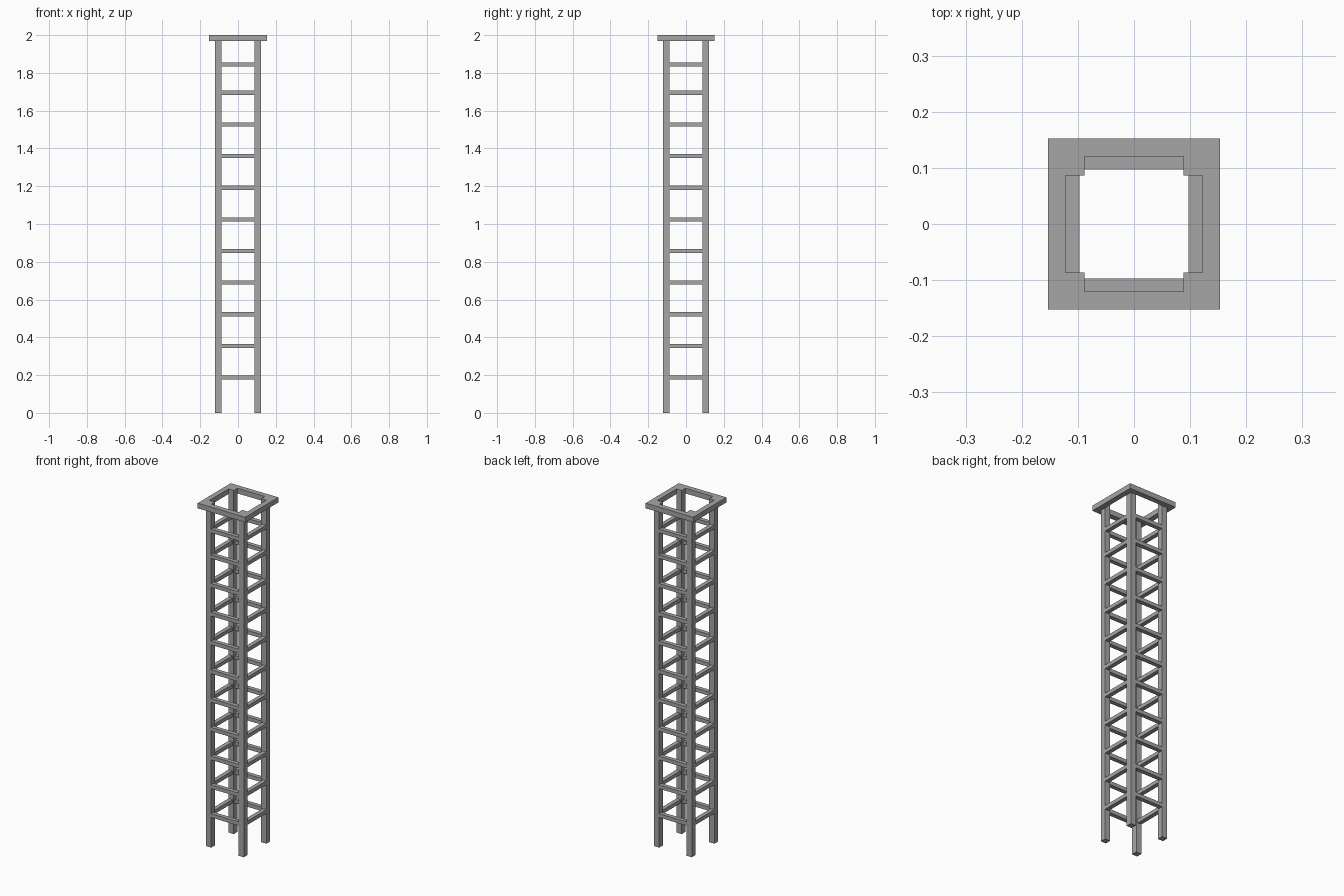
import bpy, bmesh
from mathutils import Matrix, Vector

cube = bpy.data.objects.get("Cube")
if cube:
    bpy.data.objects.remove(cube, do_unlink=True)

grey = bpy.data.materials.new("steel grey")
grey.use_nodes = True
colour = (0.38, 0.38, 0.38, 1)
grey.diffuse_color = colour
grey.node_tree.nodes["Principled BSDF"].inputs["Base Color"].default_value = colour

HEIGHT = 2.0
LEG_X, LEG_Y = 0.122, 0.1205     # outer faces of the legs
LEG = 0.034                      # leg thickness
RUNG_DEPTH, RUNG_HEIGHT = 0.0245, 0.022
RIM_X, RIM_Y, RIM_HEIGHT = 0.1535, 0.152, 0.03


def finish(name, bm):
    mesh = bpy.data.meshes.new(name)
    bm.to_mesh(mesh)
    bm.free()
    mesh.materials.append(grey)
    obj = bpy.data.objects.new(name, mesh)
    bpy.context.collection.objects.link(obj)
    return obj


def box(name, centre, size):
    bm = bmesh.new()
    matrix = Matrix.Translation(centre) @ Matrix.Diagonal((*size, 1))
    bmesh.ops.create_cube(bm, size=1, matrix=matrix)
    return finish(name, bm)


# Four corner legs
for sx, side in ((1, "left"), (-1, "right")):
    for sy, end in ((-1, "front"), (1, "back")):
        box(f"{end}_{side}_leg",
            (sx * (LEG_X - LEG / 2), sy * (LEG_Y - LEG / 2), HEIGHT / 2),
            (LEG, LEG, HEIGHT))

# Rungs on all four sides, evenly spaced with the last one a little lower
levels = [0.187 + 0.1675 * i for i in range(10)] + [1.844]
for i, z in enumerate(levels, 1):
    for s, x_name, y_name in ((1, "left", "back"), (-1, "right", "front")):
        box(f"{y_name}_rung_{i}",
            (0, s * (LEG_X - RUNG_DEPTH / 2), z),
            (2 * (LEG_X - LEG), RUNG_DEPTH, RUNG_HEIGHT))
        box(f"{x_name}_rung_{i}",
            (s * (LEG_X - RUNG_DEPTH / 2), 0, z),
            (RUNG_DEPTH, 2 * (LEG_Y - LEG), RUNG_HEIGHT))

# Mitred square rim around the leg tops
bm = bmesh.new()
corners = ((-1, -1), (1, -1), (1, 1), (-1, 1))
loops = []
for hx, hy in ((RIM_X, RIM_Y), (LEG_X, LEG_Y)):
    loops.append([bm.verts.new((sx * hx, sy * hy, HEIGHT - RIM_HEIGHT))
                  for sx, sy in corners])
outer, inner = loops
for i in range(4):
    j = (i + 1) % 4
    bm.faces.new((outer[i], outer[j], inner[j], inner[i]))
raised = bmesh.ops.extrude_face_region(bm, geom=bm.faces[:], use_keep_orig=True)
verts = [v for v in raised["geom"] if isinstance(v, bmesh.types.BMVert)]
bmesh.ops.translate(bm, verts=verts, vec=Vector((0, 0, RIM_HEIGHT)))
bmesh.ops.recalc_face_normals(bm, faces=bm.faces[:])
finish("top_rim", bm)
